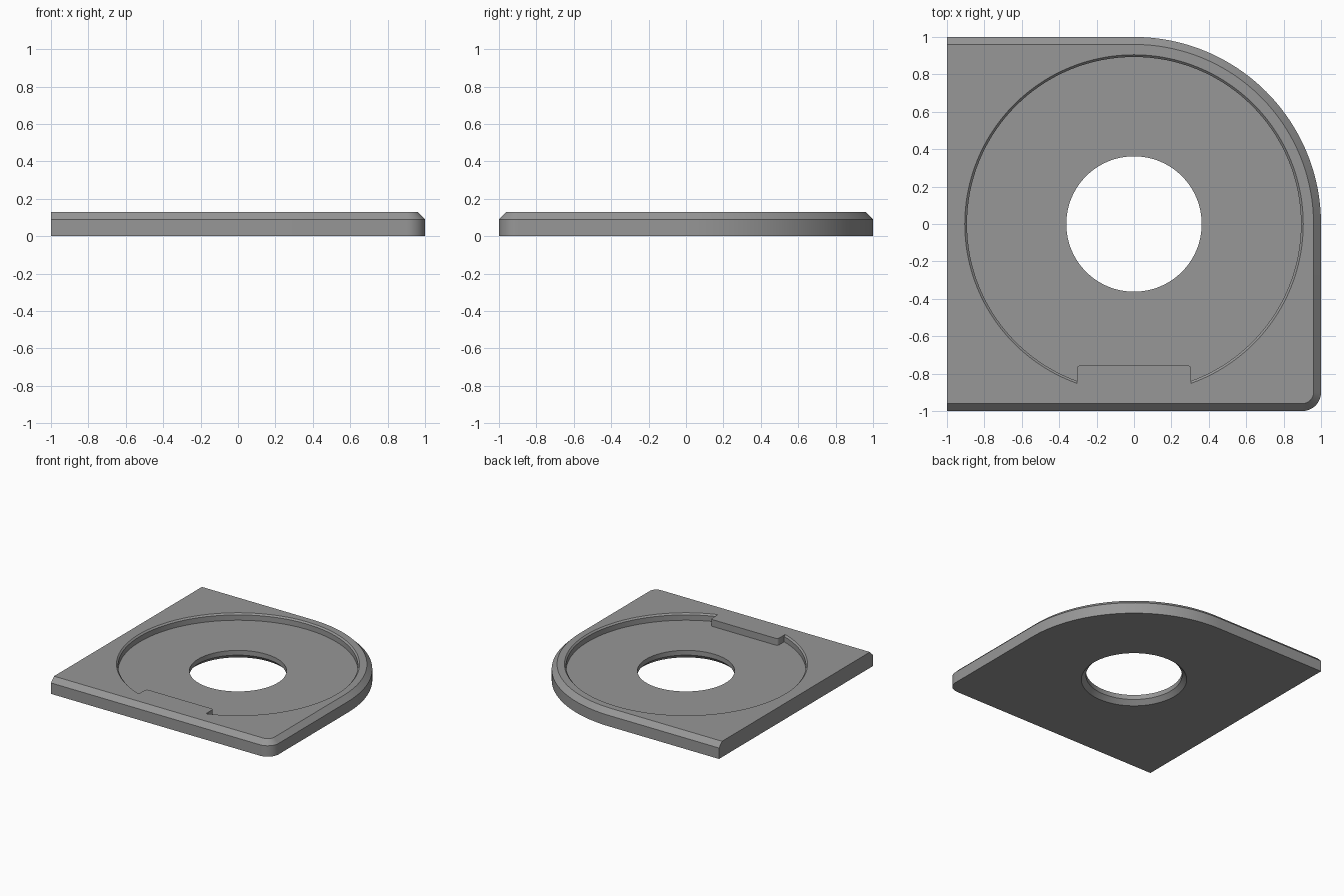
import bpy, bmesh, math

if "Cube" in bpy.data.objects:
    bpy.data.objects.remove(bpy.data.objects["Cube"])

grey = bpy.data.materials.new("mid grey")
grey.diffuse_color = (0.31, 0.31, 0.31, 1)
grey.use_nodes = True
grey.node_tree.nodes["Principled BSDF"].inputs["Base Color"].default_value = grey.diffuse_color


def arc(cx, cy, r, a0, a1, n):
    """Points along a circular arc, angles in degrees."""
    angles = [math.radians(a0 + (a1 - a0) * i / n) for i in range(n + 1)]
    return [(cx + r * math.cos(a), cy + r * math.sin(a)) for a in angles]


def loft(name, layers):
    """Closed solid through stacked outlines: [(points, z), ...]."""
    bm = bmesh.new()
    rings = [[bm.verts.new((x, y, z)) for x, y in pts] for pts, z in layers]
    for low, high in zip(rings, rings[1:]):
        for i in range(len(low)):
            j = (i + 1) % len(low)
            bm.faces.new((low[i], low[j], high[j], high[i]))
    bm.faces.new(rings[0][::-1])
    bm.faces.new(rings[-1])
    bmesh.ops.recalc_face_normals(bm, faces=bm.faces)
    mesh = bpy.data.meshes.new(name)
    bm.to_mesh(mesh)
    bm.free()
    mesh.materials.append(grey)
    obj = bpy.data.objects.new(name, mesh)
    bpy.context.collection.objects.link(obj)
    return obj


def cut(target, cutter):
    """Subtract the cutter and remove it."""
    mod = target.modifiers.new("cut", 'BOOLEAN')
    mod.operation = 'DIFFERENCE'
    mod.solver = 'EXACT'
    mod.object = cutter
    bpy.context.view_layer.objects.active = target
    bpy.ops.object.modifier_apply(modifier=mod.name)
    bpy.data.objects.remove(cutter)


def outline(d):
    """Plate outline, inset by d on every side but the straight left one."""
    return ([(-1, -1 + d)] + arc(0.9, -0.9, 0.1 - d, -90, 0, 12)
            + arc(0, 0, 1 - d, 0, 90, 48) + [(-1, 1 - d)])


def disc(r, n=128):
    return arc(0, 0, r, 0, 360 * (n - 1) / n, n - 1)


TOP, FLOOR = 0.13, 0.074

# plate with chamfered top edge
plate = loft("base_plate", [(outline(0), 0), (outline(0), 0.09), (outline(0.04), TOP)])

# round recess with a small rim chamfer, leaving a flat tab at the front
recess = loft("recess_cutter", [(disc(0.893), FLOOR), (disc(0.893), TOP - 0.012),
                                (disc(0.905), TOP), (disc(0.905), TOP + 0.1)])
tab = ([(-0.305, -1.1), (0.305, -1.1)] + arc(0.285, -0.775, 0.02, 0, 90, 6)
       + arc(-0.285, -0.775, 0.02, 90, 180, 6))
cut(recess, loft("tab_cutter", [(tab, -0.2), (tab, 0.5)]))
cut(plate, recess)

# centre hole, countersunk from below
cut(plate, loft("hole_cutter", [(disc(0.397), -0.1), (disc(0.397), 0),
                                (disc(0.362), 0.035), (disc(0.362), 0.3)]))

# smooth curves, sharp edges
bpy.ops.object.select_all(action='DESELECT')
plate.select_set(True)
bpy.context.view_layer.objects.active = plate
bpy.ops.object.shade_smooth_by_angle(angle=math.radians(30))
